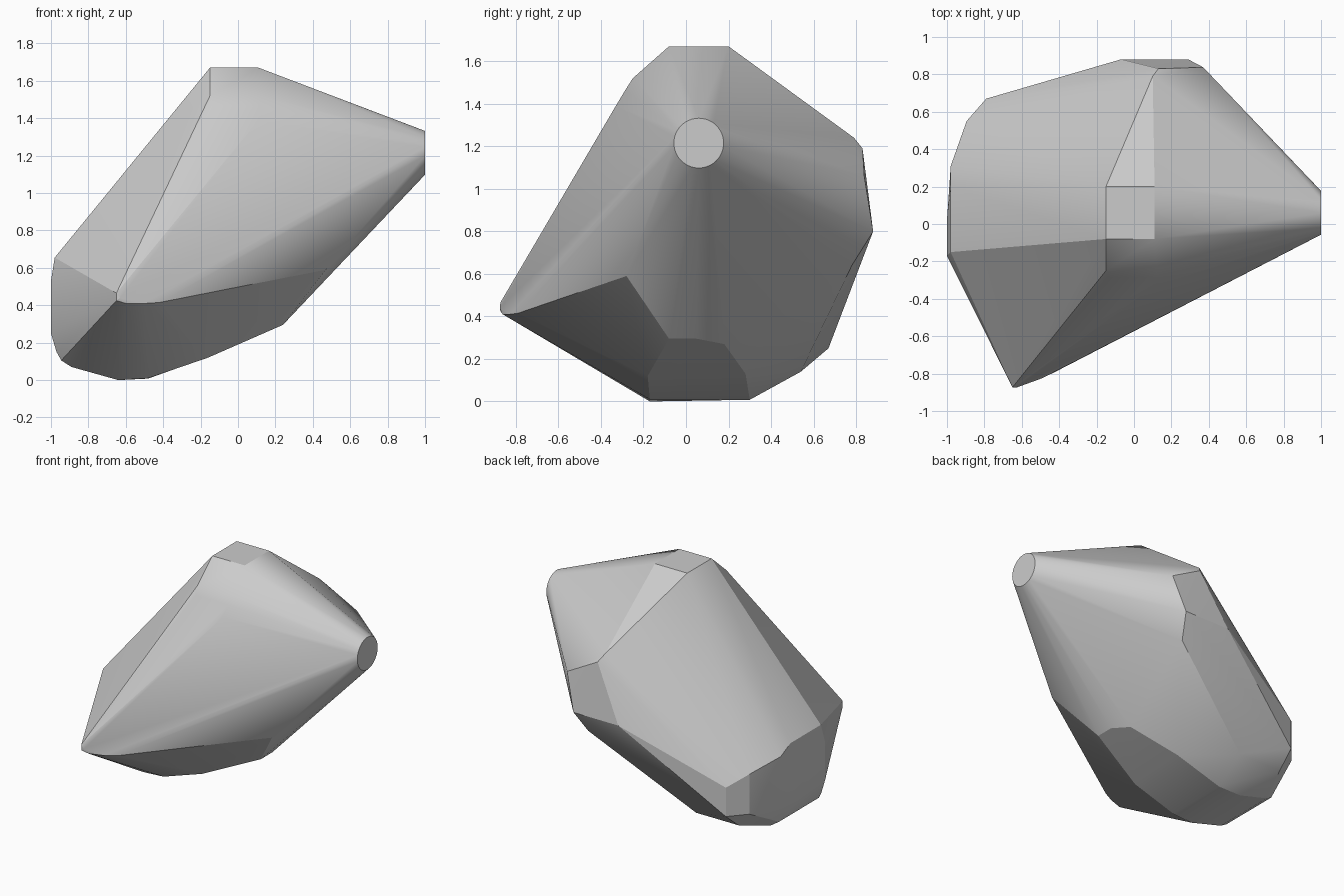
import bpy
import bmesh
import math
from mathutils import Vector

default_cube = bpy.data.objects.get("Cube")
if default_cube:
    bpy.data.objects.remove(default_cube, do_unlink=True)

# One plain stone colour
stone_grey = bpy.data.materials.new("stone_grey")
stone_grey.use_nodes = True
colour = (0.6, 0.6, 0.6, 1.0)
stone_grey.diffuse_color = colour
stone_grey.node_tree.nodes["Principled BSDF"].inputs["Base Color"].default_value = colour

mesh_builder = bmesh.new()


def corner(x, y, z):
    """Add one corner of the faceted body."""
    mesh_builder.verts.new(Vector((x, y, z)))


def edge_along_x(left, right, y, z):
    """Add both ends of an edge parallel to the x axis."""
    for x in (left, right):
        corner(x, y, z)


def edge_along_y(front, back, x, z):
    """Add both ends of an edge parallel to the y axis."""
    for y in (front, back):
        corner(x, y, z)


def edge_along_z(bottom, top, x, y):
    """Add both ends of an upright edge."""
    for z in (bottom, top):
        corner(x, y, z)


def round_end(x, y, z, radius, segments):
    """Add a disc of corners facing along x."""
    for step in range(segments):
        angle = math.tau * step / segments
        corner(x, y + radius * math.cos(angle), z + radius * math.sin(angle))


# Round flat end
round_end(x=1, y=.06, z=1.215, radius=.117, segments=48)

# Flat top and the bevel in front of it
for y in (-.08, .2):
    edge_along_x(left=-.15, right=.11, y=y, z=1.67)
edge_along_x(left=-.15, right=.12, y=-.25, z=1.52)
edge_along_x(left=-.14, right=.12, y=-.285, z=1.465)
corner(x=.11, y=-.33, z=1.39)

# Rounded front tip
edge_along_z(bottom=.425, top=.465, x=-.65, y=-.873)
corner(x=-.63, y=-.875, z=.44)
corner(x=-.6, y=-.862, z=.41)
corner(x=-.5, y=-.828, z=.41)
corner(x=-.42, y=-.79, z=.415)

# Blunt left end
edge_along_y(front=-.15, back=.2, x=-.98, z=.655)
edge_along_y(front=-.17, back=.02, x=-1, z=.53)
edge_along_y(front=-.17, back=.02, x=-1, z=.25)
edge_along_y(front=-.17, back=.25, x=-.97, z=.15)
edge_along_y(front=-.18, back=.28, x=-.945, z=.105)
edge_along_y(front=-.17, back=.3, x=-.89, z=.07)
edge_along_z(bottom=.25, top=.6, x=-.98, y=.31)
edge_along_z(bottom=.25, top=.54, x=-.895, y=.55)
edge_along_z(bottom=.25, top=.46, x=-.79, y=.67)

# Back bulge
corner(x=.13, y=.83, z=1.19)
corner(x=.1, y=.79, z=1.24)
corner(x=.37, y=.838, z=1.06)
edge_along_x(left=-.07, right=.29, y=.88, z=.8)
corner(x=.24, y=.78, z=.64)

# Underside and its slanted facet
edge_along_x(left=-.8, right=-.46, y=.54, z=.14)
edge_along_x(left=-.66, right=-.48, y=.3, z=.008)
corner(x=-.64, y=-.17, z=0)
corner(x=-.48, y=-.17, z=.01)
corner(x=-.16, y=-.18, z=.12)
edge_along_y(front=-.08, back=.05, x=.24, z=.295)
corner(x=.18, y=.18, z=.27)
corner(x=-.14, y=.28, z=.13)
corner(x=.47, y=-.28, z=.59)

# Wrap all corners in one convex skin
hull = bmesh.ops.convex_hull(mesh_builder, input=mesh_builder.verts[:])
bmesh.ops.delete(mesh_builder, geom=[v for v in mesh_builder.verts if not v.link_faces], context="VERTS")
bmesh.ops.dissolve_limit(mesh_builder, angle_limit=math.radians(1),
                         verts=mesh_builder.verts[:], edges=mesh_builder.edges[:])
bmesh.ops.recalc_face_normals(mesh_builder, faces=mesh_builder.faces[:])

stone_mesh = bpy.data.meshes.new("faceted_stone")
mesh_builder.to_mesh(stone_mesh)
mesh_builder.free()
stone_mesh.materials.append(stone_grey)
faceted_stone = bpy.data.objects.new("faceted_stone", stone_mesh)
bpy.context.collection.objects.link(faceted_stone)

# Soft shading on the gentle folds only
bpy.ops.object.select_all(action="DESELECT")
faceted_stone.select_set(True)
bpy.context.view_layer.objects.active = faceted_stone
bpy.ops.object.shade_smooth_by_angle(angle=math.radians(20))
